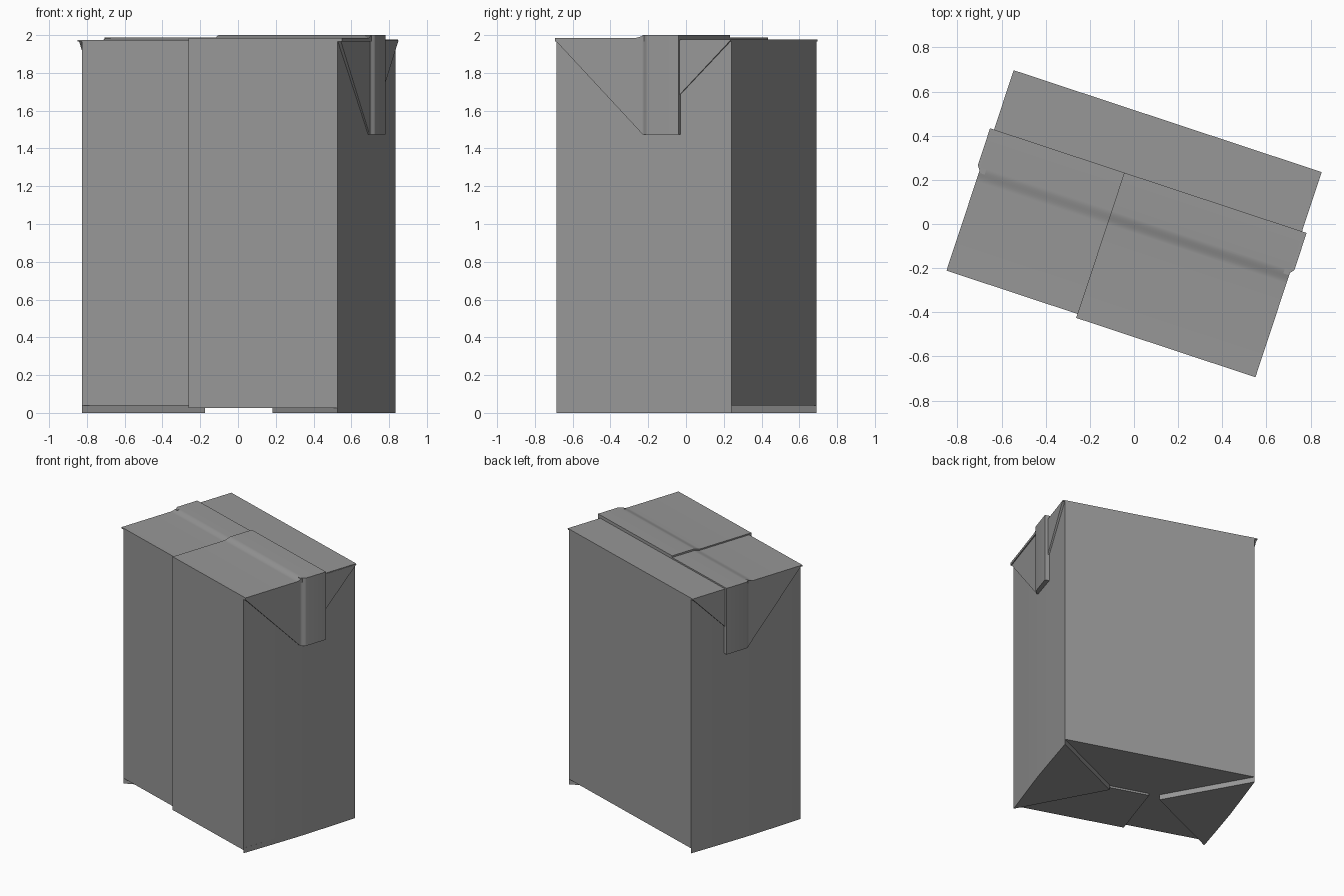
import bpy, bmesh, math
from mathutils import Vector

if "Cube" in bpy.data.objects:
    bpy.data.objects.remove(bpy.data.objects["Cube"])

TURN = math.radians(-18.3)      # the carton stands turned about z

grey = bpy.data.materials.new("dark_grey_board")
grey.diffuse_color = (0.31, 0.31, 0.31, 1)
grey.use_nodes = True
grey.node_tree.nodes["Principled BSDF"].inputs["Base Color"].default_value = grey.diffuse_color


def prism(name, outline, axis, lo, hi):
    """Extrude a 2D outline along X (outline = y,z) or Z (outline = x,y)."""
    place = {
        'X': lambda p, h: (h, p[0], p[1]),
        'Z': lambda p, h: (p[0], p[1], h),
    }[axis]
    bm = bmesh.new()
    face = bm.faces.new([bm.verts.new(place(p, lo)) for p in outline])
    out = bmesh.ops.extrude_face_region(bm, geom=[face])
    shift = Vector(place((0, 0), hi - lo))
    bmesh.ops.translate(bm, vec=shift,
                        verts=[v for v in out['geom'] if isinstance(v, bmesh.types.BMVert)])
    bmesh.ops.recalc_face_normals(bm, faces=bm.faces)
    mesh = bpy.data.meshes.new(name)
    bm.to_mesh(mesh)
    bm.free()
    mesh.materials.append(grey)
    ob = bpy.data.objects.new(name, mesh)
    bpy.context.collection.objects.link(ob)
    ob.rotation_euler.z = TURN
    bpy.context.view_layer.objects.active = ob
    ob.select_set(True)
    bpy.ops.object.shade_smooth_by_angle(angle=math.radians(30))
    ob.select_set(False)
    return ob


def rect(a0, a1, b0, b1):
    return [(a0, b0), (a1, b0), (a1, b1), (a0, b1)]


def ramp(p0, h0, p1, h1, n=8):
    """Soft S-shaped step between two heights."""
    pts = []
    for i in range(n + 1):
        t = i / n
        pts.append((p0 + (p1 - p0) * t, h0 + (h1 - h0) * t * t * (3 - 2 * t)))
    return pts


W, BACK, FRONT, LAP = 0.716, 0.49, -0.467, -0.486
SEAM = -0.115

# Main body with slightly bowed side walls
side = [(W, FRONT), (W + 0.006, -0.2), (W + 0.009, 0.0), (W + 0.006, 0.2), (W, BACK)]
prism("carton_body", side + [(-x, y) for x, y in reversed(side)], 'Z', 0.04, 1.97)

# Overlapping front panel and its continuation under the base
prism("front_overlap_panel", rect(SEAM, W, LAP, FRONT + 0.02), 'Z', 0.025, 1.98)
prism("base_overlap_panel", rect(SEAM, W, LAP, 0.0), 'Z', 0.025, 0.045)


# Top panels with soft step up to the folded seal strip
def top_outline(front, low, high):
    return [(front, 1.965), (front, low)] + ramp(-0.04, low, 0.025, high) + \
           [(0.207, high), (0.207, 1.965)]


prism("top_panel_left", top_outline(FRONT, 1.975, 1.987), 'X', -0.74, SEAM)
prism("top_panel_right", top_outline(LAP, 1.985, 2.0), 'X', SEAM, 0.74)
prism("top_panel_back", rect(0.0, BACK, 1.965, 1.976), 'X', -0.736, 0.73)

# Ears folded down each side, seal strips over them, and base flaps
for s, label, top, front in ((-1, "left", 1.987, FRONT), (1, "right", 2.0, LAP)):
    prism("side_ear_" + label,
          [(front, 1.972), (BACK, 1.972), (0.0, 1.475)], 'X', s * 0.712, s * 0.733)
    strip = [(s * u, v) for v, u in ramp(0.0, 0.735, 0.035, 0.755)]
    strip += [(s * 0.755, 0.207), (s * 0.712, 0.207), (s * 0.712, 0.0)]
    prism("side_seal_strip_" + label, strip, 'Z', 1.475, top)
    flap = [(s * x, max(y, front)) for x, y in side]
    flap[0] = (s * W, front)
    prism("base_flap_" + label, flap + [(s * 0.188, 0.01)], 'Z', 0.0, 0.04)
